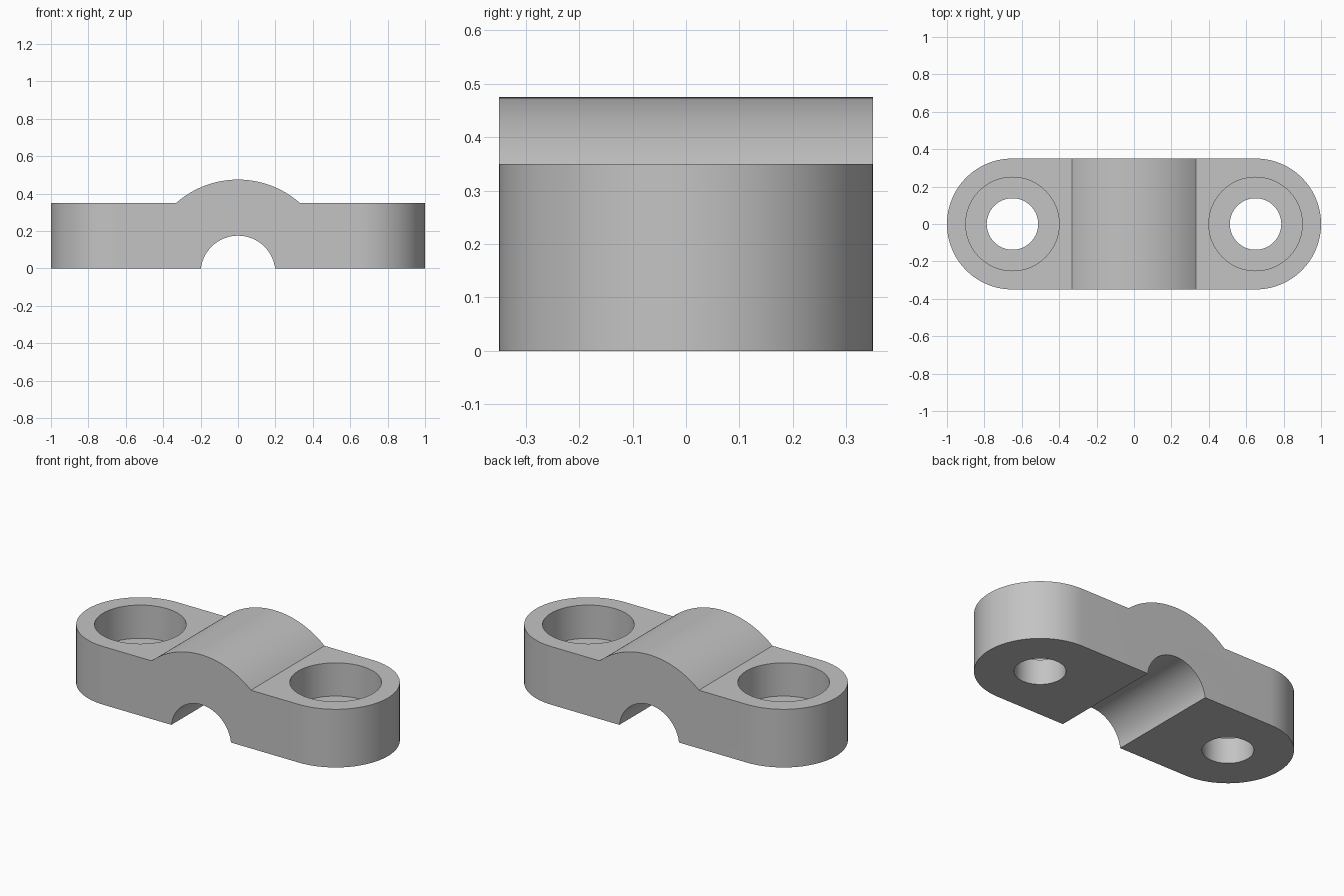
import bpy, bmesh
from math import sin, cos, pi, acos, asin
from mathutils import Vector

cube = bpy.data.objects.get("Cube")
if cube:
    bpy.data.objects.remove(cube, do_unlink=True)

# Main sizes
LENGTH, RADIUS, THICK = 2.0, 0.35, 0.35
HOLE_X = LENGTH / 2 - RADIUS
AXIS_Z, DOME_R, GROOVE_R = -0.025, 0.5, 0.2

grey = bpy.data.materials.new("plain grey")
grey.use_nodes = True
colour = (0.55, 0.55, 0.55, 1)
grey.diffuse_color = colour
grey.node_tree.nodes["Principled BSDF"].inputs["Base Color"].default_value = colour


def arc(cx, cy, r, start, end, steps):
    angles = [start + (end - start) * i / steps for i in range(steps + 1)]
    return [(cx + r * cos(a), cy + r * sin(a)) for a in angles]


def prism(name, points, offset):
    """Extrude a closed loop of 3D points along offset."""
    bm = bmesh.new()
    face = bm.faces.new([bm.verts.new(p) for p in points])
    result = bmesh.ops.extrude_face_region(bm, geom=[face])
    moved = [g for g in result["geom"] if isinstance(g, bmesh.types.BMVert)]
    bmesh.ops.translate(bm, verts=moved, vec=Vector(offset))
    bmesh.ops.recalc_face_normals(bm, faces=bm.faces)
    mesh = bpy.data.meshes.new(name)
    bm.to_mesh(mesh)
    bm.free()
    mesh.materials.append(grey)
    ob = bpy.data.objects.new(name, mesh)
    bpy.context.collection.objects.link(ob)
    return ob


def combine(target, tool, operation):
    """Apply a boolean and discard the tool."""
    tool.hide_render = True
    mod = target.modifiers.new(operation, "BOOLEAN")
    mod.operation, mod.object, mod.solver = operation, tool, "EXACT"
    bpy.context.view_layer.objects.active = target
    bpy.ops.object.modifier_apply(modifier=mod.name)
    bpy.data.objects.remove(tool, do_unlink=True)


# Round-ended outline, taller than the finished part
outline = arc(HOLE_X, 0, RADIUS, -pi / 2, pi / 2, 48)
outline += arc(-HOLE_X, 0, RADIUS, pi / 2, 3 * pi / 2, 48)
clamp = prism("saddle_clamp", [(x, y, -0.2) for x, y in outline], (0, 0, 1))

# Side profile: flat wings, domed top and round groove underneath
dome = asin((THICK - AXIS_Z) / DOME_R)
groove = asin(-AXIS_Z / GROOVE_R)
side = [(1.2, 0), (1.2, THICK)]
side += arc(0, AXIS_Z, DOME_R, dome, pi - dome, 32)
side += [(-1.2, THICK), (-1.2, 0)]
side += arc(0, AXIS_Z, GROOVE_R, pi - groove, groove, 40)
combine(clamp, prism("side_profile", [(x, -0.5, z) for x, z in side], (0, 1, 0)), "INTERSECT")

# Counterbored screw holes
for x in (-HOLE_X, HOLE_X):
    for radius, bottom in ((0.1375, -0.3), (0.25, 0.15)):
        ring = arc(x, 0, radius, 0, 2 * pi, 64)[:-1]
        cutter = prism("screw_hole_cutter", [(px, py, bottom) for px, py in ring], (0, 0, 1))
        combine(clamp, cutter, "DIFFERENCE")

# Smooth curved walls with crisp edges
bpy.ops.object.select_all(action="DESELECT")
clamp.select_set(True)
bpy.context.view_layer.objects.active = clamp
bpy.ops.object.shade_smooth_by_angle(angle=pi / 6)
